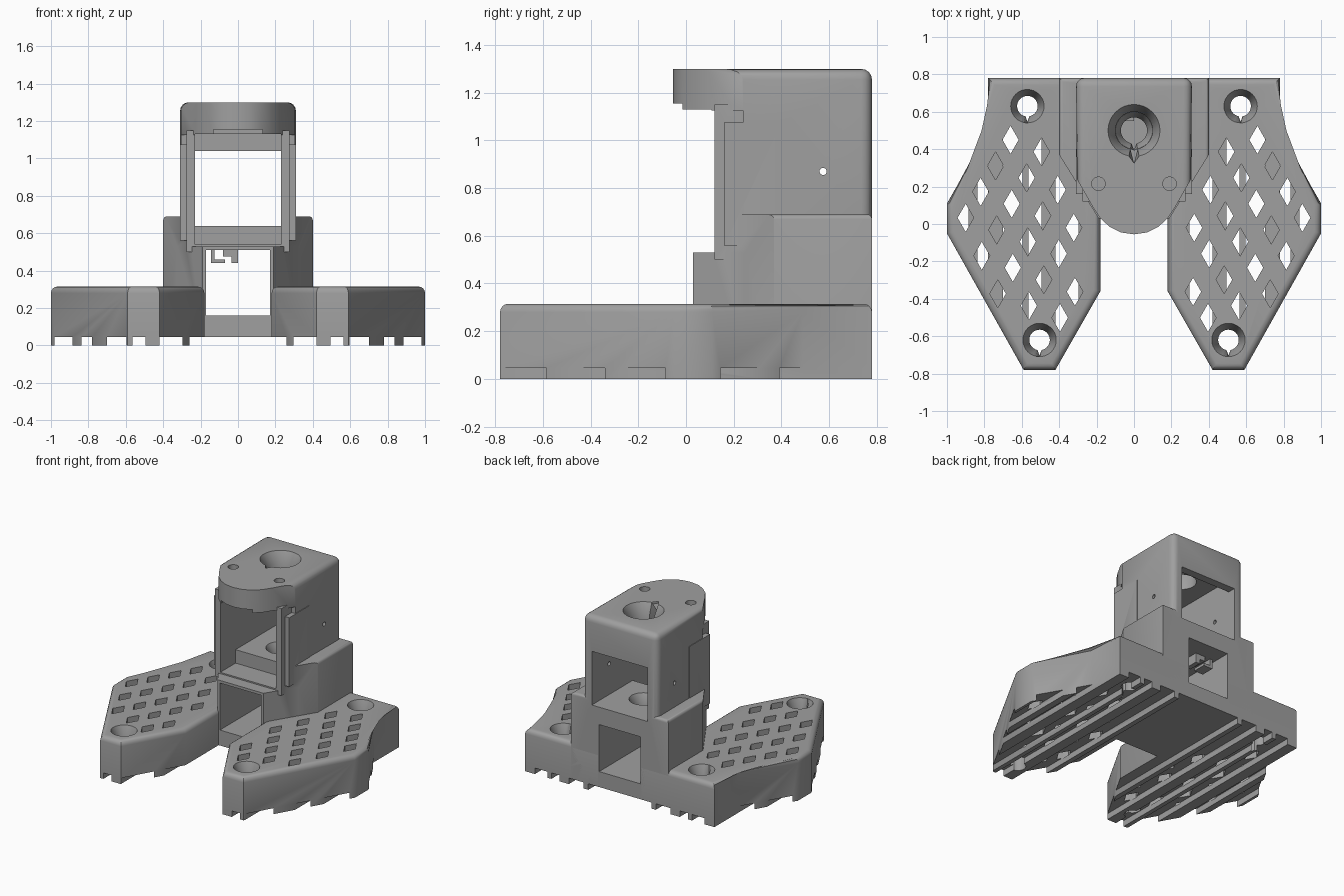
import bpy, bmesh, math

old = bpy.data.objects.get("Cube")
if old:
    bpy.data.objects.remove(old, do_unlink=True)

grey = bpy.data.materials.new("plain_grey")
grey.use_nodes = True
COLOUR = (0.35, 0.35, 0.35, 1)
grey.diffuse_color = COLOUR
grey.node_tree.nodes["Principled BSDF"].inputs["Base Color"].default_value = COLOUR


# ---------- helpers ----------
def finish(name, bm):
    bmesh.ops.recalc_face_normals(bm, faces=bm.faces)
    me = bpy.data.meshes.new(name)
    bm.to_mesh(me)
    bm.free()
    me.materials.append(grey)
    ob = bpy.data.objects.new(name, me)
    bpy.context.collection.objects.link(ob)
    return ob


def loft(bm, rings):
    """Closed solid through rings of 3D points."""
    vs = [[bm.verts.new(p) for p in ring] for ring in rings]
    n = len(vs[0])
    for lo, hi in zip(vs, vs[1:]):
        for i in range(n):
            j = (i + 1) % n
            bm.faces.new((lo[i], lo[j], hi[j], hi[i]))
    bm.faces.new(vs[0][::-1])
    bm.faces.new(vs[-1])


def prism(name, pts, z0, z1, bevel=0, rule=None):
    """Plan outline pulled up from z0 to z1; edges passing the rule are rounded."""
    bm = bmesh.new()
    loft(bm, [[(x, y, z) for x, y in pts] for z in (z0, z1)])
    if bevel:
        edges = [e for e in bm.edges if all(rule(v.co) for v in e.verts)]
        bmesh.ops.bevel(bm, geom=edges, offset=bevel, segments=4,
                        profile=0.5, affect='EDGES')
    return finish(name, bm)


def box(name, x0, x1, y0, y1, z0, z1):
    return prism(name, [(x0, y0), (x1, y0), (x1, y1), (x0, y1)], z0, z1)


def mirrored(half):
    """Complete a +x half outline with its mirror image."""
    return half + [(-x, y) for x, y in reversed(half) if x > 0]


def teardrop(cx, cy, r, tip):
    ring = []
    for i in range(32):
        a = -math.pi / 2 + i * math.tau / 32
        k = tip if i == 0 else 1
        ring.append((cx + r * k * math.cos(a), cy + r * k * math.sin(a)))
    return ring


def drop_hole(bm, cx, cy, r, r_top, tip, levels):
    """Teardrop bore that widens to a countersink at the top."""
    z0, z1, z2 = levels
    shapes = [(r, tip, z0), (r, tip, z1), (r_top, tip * r / r_top, z2),
              (r_top, tip * r / r_top, z2 + 0.1)]
    loft(bm, [[(x, y, z) for x, y in teardrop(cx, cy, rr, max(t, 1))]
              for rr, t, z in shapes])


def apply(ob, mod):
    bpy.ops.object.select_all(action='DESELECT')
    bpy.context.view_layer.objects.active = ob
    ob.select_set(True)
    bpy.ops.object.modifier_apply(modifier=mod.name)


def combine(ob, operation, *others):
    for other in others:
        mod = ob.modifiers.new("combine", 'BOOLEAN')
        mod.operation, mod.solver, mod.object = operation, 'EXACT', other
        apply(ob, mod)
        bpy.data.objects.remove(other, do_unlink=True)


def soften(ob):
    bpy.ops.object.select_all(action='DESELECT')
    bpy.context.view_layer.objects.active = ob
    ob.select_set(True)
    bpy.ops.object.shade_smooth_by_angle(angle=math.radians(32))


# ---------- feet ----------
FOOT_TOP, RIB = 0.315, 0.045
outline = [(0.18, 0.78), (0.18, -0.36), (0.42, -0.78), (0.59, -0.78),
           (1, -0.05), (1, 0.11), (0.78, 0.49), (0.78, 0.78)]
feet = prism("feet", outline, 0, FOOT_TOP, 0.035, lambda c: c.z > 0.1)

# long grooves leave ribs underneath
gaps = [(0.1, 0.26), (0.297, 0.42), (0.495, 0.564), (0.596, 0.70),
        (0.78, 0.837), (0.885, 0.98)]
for x0, x1 in gaps:
    combine(feet, 'DIFFERENCE', box("groove", x0, x1, -1, 1, -0.1, RIB))

# lattice of diamond openings
SCREWS = [(0.57, 0.63), (0.505, -0.62)]


def fits(x, y):
    return (0.24 < x < 0.95 and y < 0.5
            and x + 0.55 * (y - 0.1) < 0.935
            and x - 0.55 * (y + 0.05) < 0.935
            and x + 0.55 * (y + 0.36) > 0.25
            and x > min(0.43, 0.23 + 0.62 * (y - 0.03))
            and all(math.hypot(x - a, y - b) > 0.145 for a, b in SCREWS))


bm = bmesh.new()
for i in range(-9, 12):
    for j in range(-5, 7):
        x, y = 0.66 + 0.08 * i - 0.166 * j, 0.45 - 0.139 * i - 0.064 * j
        if fits(x, y):
            diamond = [(x + 0.043, y), (x, y + 0.075), (x - 0.043, y), (x, y - 0.075)]
            loft(bm, [[(a, b, z) for a, b in diamond] for z in (0.04, 0.5)])
combine(feet, 'DIFFERENCE', finish("diamonds", bm))

# countersunk screw holes
bm = bmesh.new()
for x, y in SCREWS:
    drop_hole(bm, x, y, 0.055, 0.09, 1.5, (-0.1, 0.22, FOOT_TOP + 0.002))
combine(feet, 'DIFFERENCE', finish("foot_bores", bm))
apply(feet, feet.modifiers.new("mirror", 'MIRROR'))
soften(feet)

# ---------- tower ----------
TOP, BACK = 1.30, 0.78
# upper housing with its rounded nose
cap = [(0, -0.055), (0.07, -0.045), (0.13, -0.015), (0.18, 0.03), (0.22, 0.09),
       (0.305, 0.24), (0.31, BACK)]
tower = prism("tower", mirrored(cap), 0.55, TOP, 0.045,
              lambda c: c.y > 0.23 and (c.z > 1 or c.y > 0.7))
combine(tower, 'DIFFERENCE', box("under_nose", -1, 1, -0.3, 0.24, 0.4, 1.125))
# side panels and the slimmer inner frame
combine(tower, 'UNION',
        box("panels", -0.31, 0.31, 0.16, 0.4, 0.56, 1.075),
        box("frame", -0.275, 0.275, 0.12, 0.45, 0.5, 1.15))
# wide lower block and its lower front
block = [(0.27, 0.16), (0.40, 0.37), (0.40, BACK)]
front = [(0.19, 0.03), (0.38, 0.338), (0.38, 0.6)]
combine(tower, 'UNION',
        prism("block", mirrored(block), RIB, 0.69, 0.02,
              lambda c: c.y > 0.36 and c.z > 0.5),
        prism("front", mirrored(front), RIB, 0.53))

# upper bay, window, shelf step, nose notch and lower passage
combine(tower, 'DIFFERENCE',
        box("bay", -0.23, 0.23, -0.04, 0.72, 0.64, 1.13),
        box("window", -0.23, 0.23, 0.6, 1, 0.64, 1.04),
        box("step", -0.23, 0.23, -0.2, 0.3, 0.54, 0.8),
        box("notch", -0.13, 0.13, -0.2, 0.12, 1.05, 1.155),
        box("passage", -0.17, 0.17, -0.2, 1, 0.16, 0.51))

# teardrop bores through the roof and shelf
bm = bmesh.new()
drop_hole(bm, 0, 0.5, 0.1, 0.14, 1.75, (1.05, 1.22, TOP + 0.002))
combine(tower, 'DIFFERENCE', finish("roof_bore", bm))
bm = bmesh.new()
drop_hole(bm, 0, 0.5, 0.07, 0.1, 1.5, (0.45, 0.58, 0.642))
combine(tower, 'DIFFERENCE', finish("shelf_bore", bm))

# small roof screw pockets and side pin holes
for side in (-1, 1):
    pocket = prism("pocket", teardrop(0.19 * side, 0.215, 0.036, 1), 1.22, 1.4)
    combine(tower, 'DIFFERENCE', pocket)
pin = prism("pin", teardrop(0, 0, 0.015, 1), -0.6, 0.6)
pin.rotation_euler = (0, math.pi / 2, 0)
pin.location = (0, 0.575, 0.87)
combine(tower, 'DIFFERENCE', pin)
soften(tower)

# ---------- cable hooks under the shelf ----------
for name, x0, x1, z0, z1 in [("hook_stem", -0.145, -0.125, 0.44, 0.52),
                             ("hook_foot", -0.145, -0.07, 0.44, 0.46),
                             ("hook_block", -0.08, 0, 0.475, 0.52),
                             ("hook_tip", -0.035, 0, 0.44, 0.48)]:
    box(name, x0, x1, 0.55, 0.65, z0, z1)
